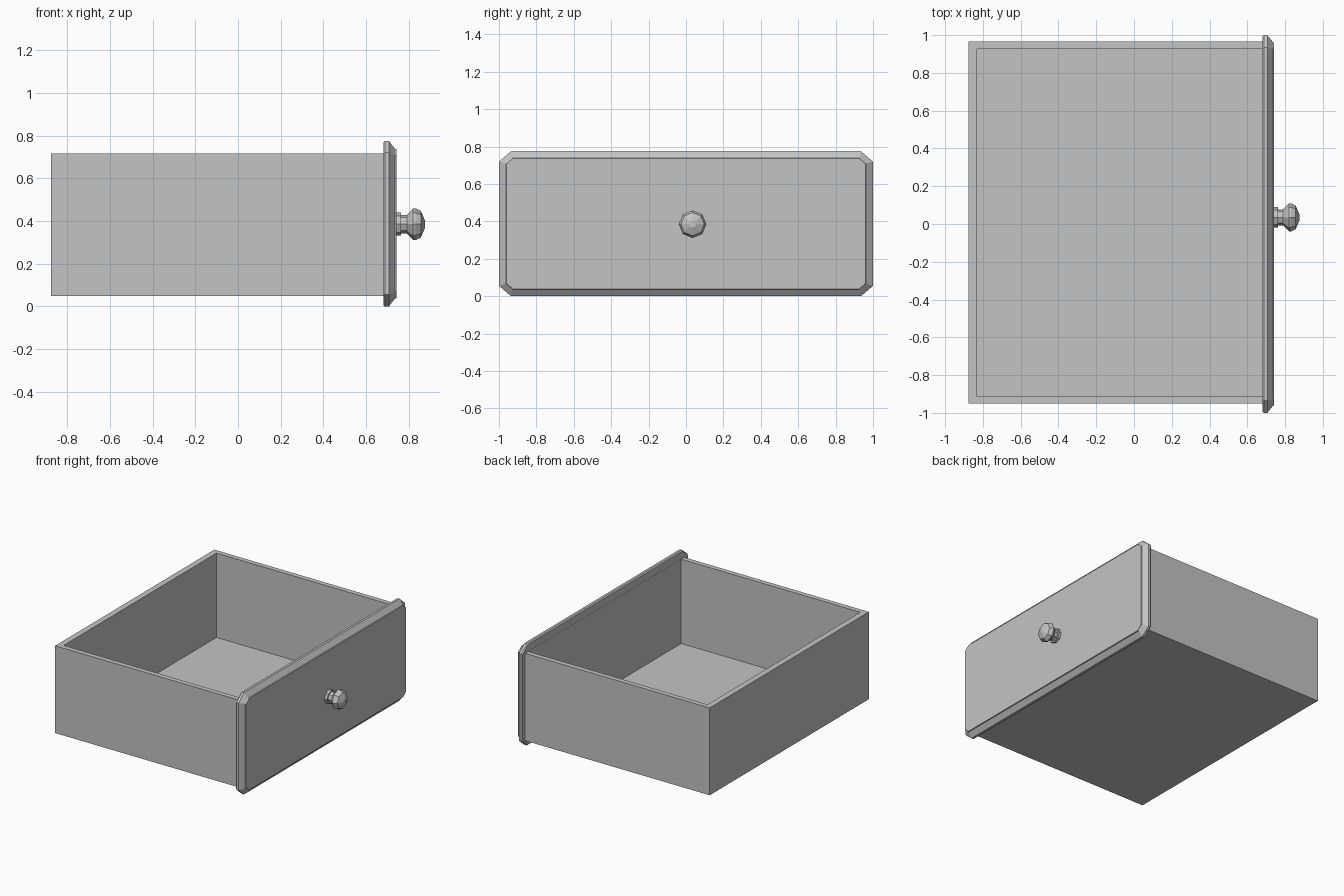
import bpy
import bmesh
from math import cos, sin, tau

default = bpy.data.objects.get("Cube")
if default:
    bpy.data.objects.remove(default, do_unlink=True)

grey = bpy.data.materials.new("plain_grey")
grey.use_nodes = True
grey.diffuse_color = (0.55, 0.55, 0.55, 1)
bsdf = next(n for n in grey.node_tree.nodes if n.type == "BSDF_PRINCIPLED")
bsdf.inputs["Base Color"].default_value = grey.diffuse_color
bsdf.inputs["Roughness"].default_value = 0.7


def loft(name, rings):
    """Skin a series of matching closed rings and cap both ends."""
    bm = bmesh.new()
    loops = [[bm.verts.new(p) for p in ring] for ring in rings]
    n = len(loops[0])
    for a, b in zip(loops, loops[1:]):
        for i in range(n):
            j = (i + 1) % n
            bm.faces.new((a[i], a[j], b[j], b[i]))
    bm.faces.new(loops[0])
    bm.faces.new(loops[-1])
    bmesh.ops.recalc_face_normals(bm, faces=bm.faces)
    mesh = bpy.data.meshes.new(name)
    bm.to_mesh(mesh)
    bm.free()
    mesh.materials.append(grey)
    obj = bpy.data.objects.new(name, mesh)
    bpy.context.collection.objects.link(obj)
    return obj


def rectangle(x0, x1, y0, y1, z):
    return [(x0, y0, z), (x1, y0, z), (x1, y1, z), (x0, y1, z)]


def clipped_panel(x, inset, cut):
    """Rectangle across y and z with its corners cut off."""
    y, z0, z1 = 1 - inset, inset, 0.775 - inset
    h = cut * 0.85
    return [(x, -y + cut, z0), (x, y - cut, z0), (x, y, z0 + h), (x, y, z1 - h),
            (x, y - cut, z1), (x, -y + cut, z1), (x, -y, z1 - h), (x, -y, z0 + h)]


def octagon(x, radius):
    return [(x, 0.035 + radius * cos(tau * i / 8), 0.385 + radius * sin(tau * i / 8))
            for i in range(8)]


# Open tray: outside up, over the rim, down the inside to the floor
outer = (-0.875, 0.69, -0.95, 0.965)
inner = (-0.83, 0.679, -0.912, 0.927)
loft("drawer_tray", [rectangle(*outer, 0.05), rectangle(*outer, 0.715),
                     rectangle(*inner, 0.715), rectangle(*inner, 0.073)])

# Front board with a wide bevel around its face
loft("drawer_front", [clipped_panel(x, inset, cut) for x, inset, cut in (
    (0.68, 0.006, 0.065), (0.688, 0, 0.065), (0.706, 0, 0.065),
    (0.735, 0.037, 0.035), (0.742, 0.039, 0.035))])

# Turned knob with a stepped neck and a domed end
loft("knob", [octagon(x, r) for x, r in (
    (0.735, 0.054), (0.763, 0.054), (0.763, 0.043), (0.79, 0.043),
    (0.82, 0.074), (0.832, 0.074), (0.856, 0.062), (0.875, 0.018))])
